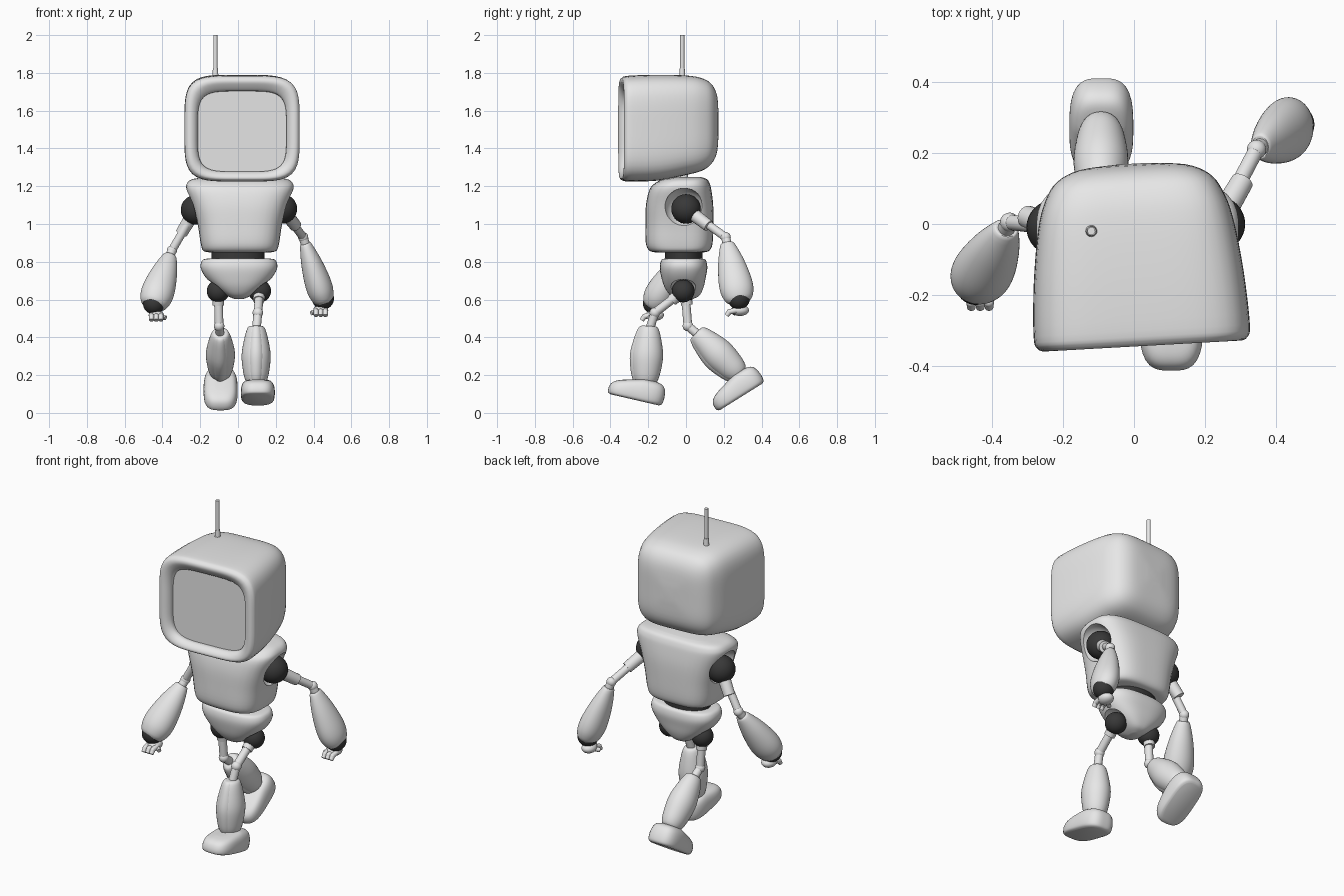
import bpy, bmesh
from math import cos, sin, pi, radians
from mathutils import Vector

default_cube = bpy.data.objects.get("Cube")
if default_cube:
    bpy.data.objects.remove(default_cube, do_unlink=True)


def make_material(name, value):
    material = bpy.data.materials.new(name)
    material.use_nodes = True
    colour = (value, value, value, 1)
    material.diffuse_color = colour
    material.node_tree.nodes["Principled BSDF"].inputs["Base Color"].default_value = colour
    return material


SHELL = make_material("light grey shell", 0.8)
JOINT = make_material("dark grey joint", 0.04)


def smooth(obj, angle=45):
    bpy.ops.object.select_all(action='DESELECT')
    obj.select_set(True)
    bpy.context.view_layer.objects.active = obj
    bpy.ops.object.shade_smooth_by_angle(angle=radians(angle))


def finish(bm, name, material):
    bmesh.ops.recalc_face_normals(bm, faces=bm.faces)
    mesh = bpy.data.meshes.new(name)
    bm.to_mesh(mesh)
    bm.free()
    mesh.materials.append(material)
    obj = bpy.data.objects.new(name, mesh)
    bpy.context.collection.objects.link(obj)
    smooth(obj)
    return obj


def spline(points, steps):
    """Catmull-Rom curve through rows of numbers."""
    rows = []
    for i in range(len(points) - 1):
        p0, p1 = points[max(i - 1, 0)], points[i]
        p2, p3 = points[i + 1], points[min(i + 2, len(points) - 1)]
        for s in range(steps):
            t = s / steps
            rows.append([b + t / 2 * (c - a + t * (2*a - 5*b + 4*c - d + t * (3*b - a - 3*c + d)))
                         for a, b, c, d in zip(p0, p1, p2, p3)])
    return rows + [points[-1]]


def loft(name, sections, power=2, material=SHELL, sides=48, along_y=False, steps=4):
    """Skin rounded sections given as (height, centre, half width, half depth)."""
    bm = bmesh.new()
    rings = []
    for h, centre, rx, ry in spline(sections, steps):
        ring = []
        for i in range(sides):
            c, s = cos(2 * pi * i / sides), sin(2 * pi * i / sides)
            r = (abs(c) ** power + abs(s) ** power) ** (-1 / power)
            x, y = rx * r * c, centre + ry * r * s
            ring.append(bm.verts.new((x, h, y) if along_y else (x, y, h)))
        rings.append(ring)
    for low, high in zip(rings, rings[1:]):
        for i in range(sides):
            j = (i + 1) % sides
            bm.faces.new((low[i], low[j], high[j], high[i]))
    bm.faces.new(rings[0])
    bm.faces.new(rings[-1])
    return finish(bm, name, material)


def ball(name, centre, radius, material=JOINT, scale=(1, 1, 1)):
    bm = bmesh.new()
    bmesh.ops.create_uvsphere(bm, u_segments=32, v_segments=16, radius=radius)
    obj = finish(bm, name, material)
    obj.location, obj.scale = centre, scale
    return obj


def aim(obj, start, end):
    """Hang a part modelled along -z from start towards end."""
    obj.location = start
    turn = Vector((0, 0, -1)).rotation_difference(Vector(end) - Vector(start))
    obj.rotation_euler = turn.to_euler()


def rod(name, start, end, r0, r1):
    length = (Vector(end) - Vector(start)).length
    obj = loft(name, [(0, 0, r0, r0), (-length, 0, r1, r1)], sides=20, steps=1)
    aim(obj, start, end)
    return obj


def carve(obj, centres, radius):
    """Hollow spherical sockets out of a shell."""
    for centre in centres:
        cutter = ball("socket_cutter", centre, radius, SHELL)
        cutter.hide_render = True
        mod = obj.modifiers.new("socket", 'BOOLEAN')
        mod.operation, mod.solver, mod.object = 'DIFFERENCE', 'EXACT', cutter
        bpy.context.view_layer.objects.active = obj
        bpy.ops.object.modifier_apply(modifier=mod.name)
        bpy.data.objects.remove(cutter, do_unlink=True)
    smooth(obj, 35)


# Head: recessed screen, rolled rim and tapering case in one skin
head = loft("head", [
    (-.295, 1.49, .235, .213), (-.315, 1.492, .237, .216), (-.335, 1.498, .252, .235),
    (-.344, 1.5, .275, .255), (-.335, 1.503, .296, .271), (-.3, 1.505, .305, .28),
    (-.15, 1.51, .296, .28), (0, 1.523, .275, .263), (.08, 1.527, .25, .245),
    (.13, 1.53, .215, .212), (.16, 1.53, .15, .15), (.17, 1.53, .04, .04)],
    power=4.6, sides=80, along_y=True)
head.location.x = .005
head.rotation_euler.z = radians(3.2)

# Antenna and neck
rod("antenna_base", (-.12, -.02, 1.76), (-.12, -.02, 1.825), .018, .013)
rod("antenna", (-.12, -.02, 1.82), (-.12, -.02, 2), .011, .011)
rod("neck", (0, -.01, 1.2), (0, -.01, 1.32), .02, .02)

# Torso with arm sockets
torso = loft("torso", [
    (.85, -.035, .165, .13), (.86, -.035, .195, .16), (.9, -.036, .208, .177),
    (1, -.035, .224, .18), (1.1, -.034, .252, .178), (1.18, -.03, .282, .164),
    (1.215, -.02, .28, .145), (1.238, -.005, .25, .115), (1.248, .01, .17, .07)], power=3.2)
torso.location.x = .01
carve(torso, [(x, -.01, 1.085) for x in (-.26, .28)], .105)

# Waist and pelvis with hip sockets
loft("waist", [(.78, -.012, .14, .1), (.88, -.012, .14, .1)], material=JOINT, steps=1)
pelvis = loft("pelvis", [
    (.817, -.013, .165, .1), (.808, -.013, .194, .118), (.77, -.013, .203, .126),
    (.72, -.013, .178, .118), (.665, -.01, .125, .103), (.62, -.005, .062, .075),
    (.602, 0, .02, .03)], power=2.6)
pelvis.location.x = .005
carve(pelvis, [(x, -.015, .645) for x in (-.125, .135)], .072)


def arm(side, shoulder, sleeve, elbow, wrist, width, depth):
    shoulder, sleeve, elbow, wrist = map(Vector, (shoulder, sleeve, elbow, wrist))
    ball(side + "_shoulder", shoulder, .078)
    rod(side + "_upper_sleeve", shoulder, sleeve, .036, .032)
    rod(side + "_upper_arm", shoulder, elbow, .022, .022)
    ball(side + "_elbow", elbow, .027, SHELL)
    # Teardrop forearm shell
    span = (wrist - elbow).length
    start = elbow.lerp(wrist, .1)
    rod(side + "_elbow_link", elbow, elbow.lerp(wrist, .2), .024, .024)
    profile = [(0, .3), (.03, .45), (.3, .77), (.6, .98), (.8, 1), (.94, .85), (1, .66)]
    shell = loft(side + "_forearm",
                 [(-t * span * .95, 0, k * width, k * depth) for t, k in profile])
    aim(shell, start, wrist)
    ball(side + "_wrist", wrist, .058)
    # Loosely curled hand
    palm = wrist + Vector((-.012 * (1 if wrist.x > 0 else -1), .005, -.062))
    ball(side + "_palm", palm, .04, SHELL, (1, 1.2, .75))
    for i in (-1, 0, 1):
        base = palm + Vector((i * .025, -.02, 0))
        knuckle = base + Vector((0, -.035, -.008))
        tip = knuckle + Vector((0, -.015, -.02))
        rod(side + "_finger", base, knuckle, .015, .014)
        ball(side + "_knuckle", knuckle, .0145, SHELL)
        rod(side + "_fingertip", knuckle, tip, .014, .012)
    inward = -1 if wrist.x > 0 else 1
    rod(side + "_thumb", palm, palm + Vector((inward * .05, -.03, -.015)), .016, .012)


arm("left", (.235, 0, 1.08), (.305, .12, .99), (.345, .21, .93), (.45, .28, .605), .069, .088)
arm("right", (-.225, -.01, 1.075), (-.3, .02, .95), (-.35, .005, .86), (-.445, -.17, .58),
    .086, .078)


def leg(side, hip, sleeve, knee, shin_top, ankle, heel, pitch):
    hip, sleeve, knee, shin_top, ankle = map(Vector, (hip, sleeve, knee, shin_top, ankle))
    ball(side + "_hip", hip, .06)
    rod(side + "_thigh_sleeve", hip, sleeve, .034, .03)
    rod(side + "_thigh", hip, knee, .023, .023)
    ball(side + "_knee", knee, .028, SHELL)
    rod(side + "_knee_link", knee, shin_top.lerp(ankle, .1), .023, .023)
    # Shin shell and its raised front panel
    span = (ankle - shin_top).length
    profile = [(0, .35), (.03, .58), (.2, .8), (.5, 1), (.8, .88), (.95, .7), (1, .5)]
    shin = loft(side + "_shin", [(-t * span, 0, k * .077, k * .084) for t, k in profile])
    aim(shin, shin_top, ankle)
    panel = loft(side + "_shin_panel",
                 [(-t * span, -.032 * k, k * .048, k * .06) for t, k in profile])
    aim(panel, shin_top, ankle)
    ball(side + "_ankle", ankle, .045, SHELL)
    # Chunky foot, thinner towards the toe
    foot = loft(side + "_foot", [
        (0, -.15, .07, .13), (.012, -.15, .086, .146), (.05, -.15, .09, .15),
        (.09, -.15, .083, .142), (.112, -.15, .065, .12), (.12, -.15, .03, .08)], power=3.2)
    for v in foot.data.vertices:
        v.co.z *= 1 - .38 * max(0, (-v.co.y - .12) / .18)
    foot.location = heel
    foot.rotation_euler.x = radians(pitch)


leg("left", (.115, -.015, .645), (.11, -.075, .595), (.105, -.165, .53),
    (.096, -.195, .46), (.096, -.215, .15), (.105, -.125, .035), -13)
leg("right", (-.105, -.005, .645), (-.105, .005, .57), (-.1, .01, .46),
    (-.093, .055, .425), (-.093, .285, .2), (-.092, .42, .165), 32)
